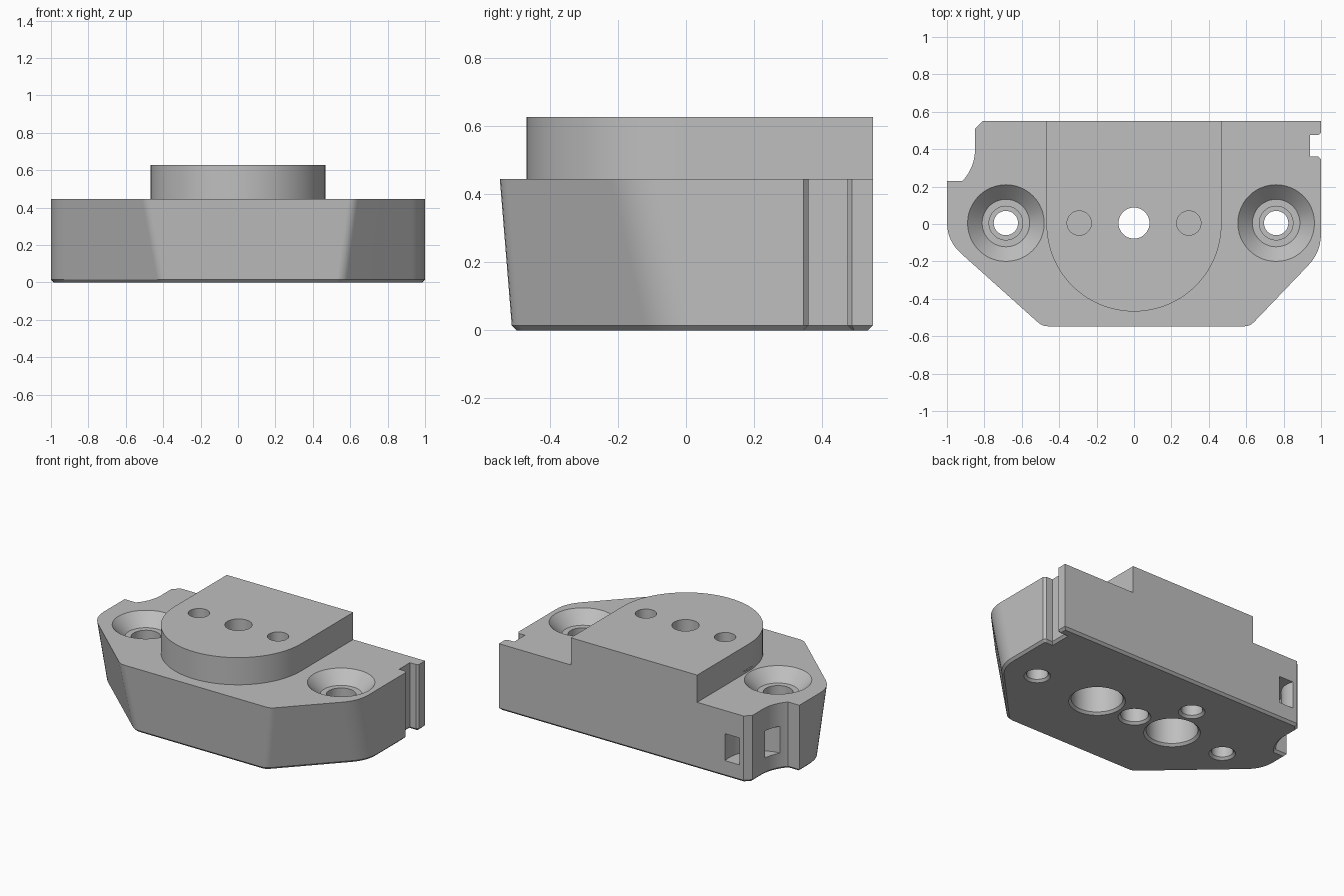
import bpy
import bmesh
from math import cos, sin, radians, pi
from mathutils import Vector

old = bpy.data.objects.get("Cube")
if old:
    bpy.data.objects.remove(old)

TOP = 0.445      # top of the main block
BOSS = 0.627     # top of the raised pad
EDGE = 0.015     # chamfer size

grey = bpy.data.materials.new("plain grey")
grey.use_nodes = True
grey.diffuse_color = (0.52, 0.52, 0.52, 1)
grey.node_tree.nodes["Principled BSDF"].inputs["Base Color"].default_value = grey.diffuse_color


def loft(name, rings):
    """Closed solid through rings of equal point count."""
    bm = bmesh.new()
    loops = [[bm.verts.new(p) for p in ring] for ring in rings]
    n = len(loops[0])
    for a, b in zip(loops, loops[1:]):
        for i in range(n):
            j = (i + 1) % n
            bm.faces.new((a[i], a[j], b[j], b[i]))
    bm.faces.new(loops[0][::-1])
    bm.faces.new(loops[-1])
    bmesh.ops.recalc_face_normals(bm, faces=bm.faces)
    mesh = bpy.data.meshes.new(name)
    bm.to_mesh(mesh)
    bm.free()
    obj = bpy.data.objects.new(name, mesh)
    bpy.context.collection.objects.link(obj)
    return obj


def at_height(points, z):
    return [(p[0], p[1], z) for p in points]


def lathe(name, x, y, profile, sides=48):
    """Turned solid from (radius, height) pairs."""
    turn = [2 * pi * i / sides for i in range(sides)]
    return loft(name, [[(x + r * cos(a), y + r * sin(a), z) for a in turn] for r, z in profile])


def combine(target, tool, operation):
    mod = target.modifiers.new(tool.name, "BOOLEAN")
    mod.operation = operation
    mod.solver = "EXACT"
    mod.object = tool
    bpy.context.view_layer.objects.active = target
    bpy.ops.object.modifier_apply(modifier=mod.name)
    bpy.data.objects.remove(tool)


def rounded(before, corner, after, size, steps=6):
    """Curve that replaces a corner of an outline."""
    c = Vector(corner)
    a = c + (Vector(before) - c).normalized() * size
    b = c + (Vector(after) - c).normalized() * size
    ts = [i / steps for i in range(steps + 1)]
    return [a * (1 - t) ** 2 + c * 2 * t * (1 - t) + b * t * t for t in ts]


def outline(front, front_left, front_right, side_left, side_right):
    """Counterclockwise footprint; the arguments set the sloping front."""
    start, end = (-1, 0.23), (1, 0.345)
    a, b = (-1, side_left), (front_left, front)
    c, d = (front_right, front), (1, side_right)
    pts = [Vector(start)]
    pts += rounded(start, a, b, 0.1)
    pts += rounded(a, b, c, 0.03, 3)
    pts += rounded(b, c, d, 0.03, 3)
    pts += rounded(c, d, end, 0.1)
    # side notch, then back edge with a chamfered corner
    pts += [Vector(p) for p in (end, (0.985, 0.36), (0.94, 0.36), (0.94, 0.475),
                                (0.985, 0.475), (1, 0.487), (1, 0.55), (-0.81, 0.55), (-0.85, 0.51))]
    # hollow curved corner
    for i in range(11):
        t = radians(-4.3 * i)
        pts.append(Vector((-1.1 + 0.25 * cos(t), 0.4 + 0.25 * sin(t))))
    return pts


def inset(points, d):
    out = []
    for i, p in enumerate(points):
        e1 = (p - points[i - 1]).normalized()
        e2 = (points[(i + 1) % len(points)] - p).normalized()
        n1, n2 = Vector((-e1.y, e1.x)), Vector((-e2.y, e2.x))
        out.append(p + (n1 + n2) * d / (1 + n1.dot(n2)))
    return out


# main block with drafted front and chamfered foot
upper = outline(-0.547, -0.49, 0.62, -0.09, -0.15)
lower = outline(-0.512, -0.41, 0.56, 0.015, -0.05)
block = loft("mounting_block", [at_height(inset(lower, EDGE), 0), at_height(lower, EDGE), at_height(upper, TOP)])

# raised pad with a half round front
R = 0.468
pad = [(R, 0.55), (-R, 0.55)] + [(R * cos(pi + pi * i / 48), R * sin(pi + pi * i / 48)) for i in range(49)]
combine(block, loft("raised_pad", [at_height(pad, 0.3), at_height(pad, BOSS)]), "UNION")


def foot(r):
    """Chamfered mouth of a hole at the underside."""
    return [(r + 2 * EDGE, -EDGE), (r, EDGE)]


# countersunk screw holes
for x in (-0.685, 0.76):
    profile = foot(0.065) + [(0.065, 0.2), (0.09, 0.2), (0.09, TOP - 0.08),
                             (0.127, TOP - 0.08), (0.205, TOP), (0.225, TOP + 0.02)]
    combine(block, lathe("screw_hole", x, 0.005, profile), "DIFFERENCE")

# centre through hole
combine(block, lathe("centre_hole", 0, 0.005, foot(0.083) + [(0.083, 0.7)]), "DIFFERENCE")

# blind holes in the pad above wide pockets underneath
for x in (-0.293, 0.293):
    combine(block, lathe("pad_hole", x, 0.005, [(0.065, 0.42), (0.065, 0.7)]), "DIFFERENCE")
    combine(block, lathe("pocket", x, 0.005, foot(0.155) + [(0.155, 0.3)]), "DIFFERENCE")

# locating hole underneath
combine(block, lathe("locating_hole", -0.225, 0.27, foot(0.065) + [(0.065, 0.3)]), "DIFFERENCE")

# curved strap tunnel around the hollow corner
rings = []
for i in range(29):
    t = radians(-110 + 170 * i / 28)
    rings.append([(-0.9 + r * cos(t), 0.5 + r * sin(t), z)
                  for r, z in ((0.13, 0.11), (0.23, 0.11), (0.23, 0.29), (0.13, 0.29))])
combine(block, loft("strap_tunnel", rings), "DIFFERENCE")

# finish
block.data.materials.clear()
block.data.materials.append(grey)
for face in block.data.polygons:
    face.material_index = 0
bpy.ops.object.select_all(action="DESELECT")
block.select_set(True)
bpy.context.view_layer.objects.active = block
bpy.ops.object.shade_smooth_by_angle(angle=radians(25))
weighted = block.modifiers.new("even_shading", "WEIGHTED_NORMAL")
weighted.keep_sharp = True
